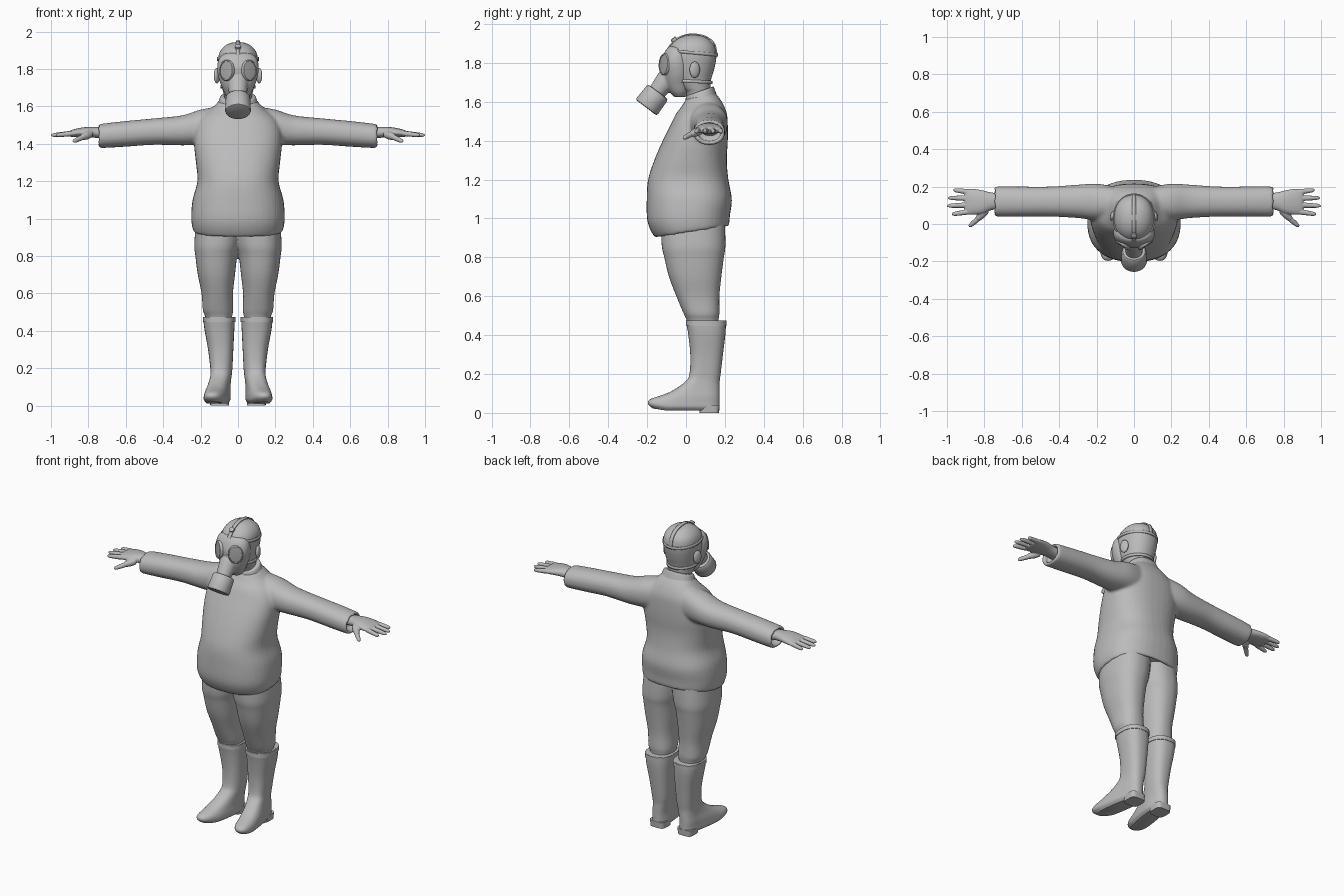
import bpy, bmesh, math
from mathutils import Vector, Matrix

cube = bpy.data.objects.get("Cube")
if cube:
    bpy.data.objects.remove(cube)


def material(name, value):
    m = bpy.data.materials.new(name)
    m.use_nodes = True
    col = (value, value, value, 1)
    m.diffuse_color = col
    m.node_tree.nodes["Principled BSDF"].inputs["Base Color"].default_value = col
    return m


GREY = material("plain grey", 0.5)
LENS = material("lens grey", 0.4)


def spline(rows, steps):
    """Catmull-Rom interpolation of equally long rows."""
    out = []
    for i in range(len(rows) - 1):
        a, b, c, d = (rows[min(max(i + k, 0), len(rows) - 1)] for k in (-1, 0, 1, 2))
        for s in range(steps):
            t = s / steps
            out.append([q + t / 2 * (r - p + t * (2*p - 5*q + 4*r - w + t * (3*q - p - 3*r + w)))
                        for p, q, r, w in zip(a, b, c, d)])
    return out + [rows[-1]]


def skin(bm, rings):
    """Bridge rings of points and cap both ends."""
    loops = [[bm.verts.new(p) for p in ring] for ring in rings]
    n = len(loops[0])
    for a, b in zip(loops, loops[1:]):
        for i in range(n):
            j = (i + 1) % n
            bm.faces.new((a[i], a[j], b[j], b[i]))
    bm.faces.new(loops[0])
    bm.faces.new(loops[-1])


def loft(bm, rows, axis="z", power=2.2, steps=4, n=40):
    """Rows hold position, u min/max, v min/max and tilt along v."""
    rings = []
    rows = [list(r) + [0] * (6 - len(r)) for r in rows]
    for t, u0, u1, v0, v1, tilt in spline(rows, steps):
        ring = []
        for i in range(n):
            c, s = math.cos(math.tau * i / n), math.sin(math.tau * i / n)
            u = (u0 + u1) / 2 + (u1 - u0) / 2 * math.copysign(abs(c) ** (2 / power), c)
            dv = (v1 - v0) / 2 * math.copysign(abs(s) ** (2 / power), s)
            v, w = (v0 + v1) / 2 + dv, t + tilt * dv
            ring.append((u, v, w) if axis == "z" else (w, u, v))
        rings.append(ring)
    skin(bm, rings)


def sym(z, half, y0, y1, tilt=0):
    return (z, -half, half, y0, y1, tilt)


def rod(bm, a, b, profile, n=24):
    """Round bar from a to b; profile holds (fraction, radius)."""
    a, b = Vector(a), Vector(b)
    q = (b - a).to_track_quat("Z", "Y")
    skin(bm, [[a.lerp(b, t) + q @ Vector((r * math.cos(math.tau * i / n),
                                          r * math.sin(math.tau * i / n), 0))
               for i in range(n)] for t, r in profile])


def finish(bm, name, mat=GREY, voxel=0, smooth=0, mirror=False, thick=0, angle=40):
    bmesh.ops.recalc_face_normals(bm, faces=bm.faces[:])
    me = bpy.data.meshes.new(name)
    bm.to_mesh(me)
    bm.free()
    me.materials.append(mat)
    me.shade_smooth()
    me.set_sharp_from_angle(angle=math.radians(angle))
    ob = bpy.data.objects.new(name, me)
    bpy.context.scene.collection.objects.link(ob)
    if voxel:
        m = ob.modifiers.new("fuse", "REMESH")
        m.mode, m.voxel_size, m.use_smooth_shade = "VOXEL", voxel, True
    if smooth:
        m = ob.modifiers.new("soften", "SMOOTH")
        m.factor, m.iterations = 0.5, smooth
    if thick:
        m = ob.modifiers.new("thickness", "SOLIDIFY")
        m.thickness, m.offset = thick, 0
    if mirror:
        ob.modifiers.new("mirror", "MIRROR")
    return ob


# Sweater: torso and sleeves fused, hollow at hem and cuffs
bm = bmesh.new()
loft(bm, [sym(0.99, .21, -.13, .19, .15), sym(0.94, .22, -.14, .2, .15),
          sym(0.935, .238, -.162, .22, .15), sym(1.0, .25, -.198, .226, .08),
          sym(1.1, .243, -.202, .236), sym(1.2, .217, -.195, .218),
          sym(1.3, .225, -.163, .21), sym(1.4, .235, -.12, .215),
          sym(1.48, .23, -.08, .215), sym(1.54, .2, -.05, .21),
          sym(1.59, .14, -.02, .185, .1), sym(1.63, .1, .0, .15, .2)], power=2.4)
sleeve = [(.1, .03, .2, 1.4, 1.6), (.2, .02, .215, 1.395, 1.583), (.3, .032, .21, 1.392, 1.552),
          (.45, .04, .2, 1.395, 1.536), (.6, .04, .2, 1.385, 1.522), (.73, .04, .2, 1.378, 1.507),
          (.745, .045, .195, 1.383, 1.503), (.743, .06, .18, 1.398, 1.49), (.7, .06, .18, 1.398, 1.49)]
for side in (1, -1):
    loft(bm, [(side * r[0],) + r[1:] for r in sleeve], axis="x")
finish(bm, "sweater", voxel=.009, smooth=5)

# Collar
bm = bmesh.new()
loft(bm, [sym(1.585, .125, -.02, .17, .2), sym(1.62, .106, -.005, .155, .3),
          sym(1.65, .095, .0, .143, .35), sym(1.655, .085, .008, .135, .35)])
finish(bm, "collar")

# Trousers: both legs fused at the crotch
bm = bmesh.new()
leg = [(.43, .04, .165, .02, .165), (.485, .03, .178, .0, .168), (.51, .026, .188, -.012, .172),
       (.6, .027, .195, -.05, .172), (.7, .016, .215, -.088, .182), (.8, .004, .228, -.112, .195),
       (.86, -.012, .234, -.125, .203), (.98, -.03, .225, -.13, .2)]
for side in (1, -1):
    loft(bm, [(r[0], side * r[1], side * r[2], r[3], r[4]) for r in leg], power=2.3)
finish(bm, "trousers", voxel=.008, smooth=4)

# Rubber boots with heel blocks, toes turned out and lifted
bm = bmesh.new()
loft(bm, [(.012, .05, .145, -.17, .165), (.03, .036, .16, -.195, .172), (.055, .035, .16, -.188, .173),
          (.085, .038, .157, -.13, .173), (.12, .038, .15, -.06, .173), (.16, .034, .146, -.005, .173),
          (.2, .03, .148, .018, .178), (.3, .025, .16, .022, .19), (.4, .02, .178, .012, .202),
          (.45, .018, .184, .004, .205), (.475, .017, .185, .003, .205)], power=2.5)
loft(bm, [(0, .048, .148, .07, .17), (.04, .046, .152, .07, .173)], power=4)
for v in bm.verts:
    v.co.x += max(0, .08 - v.co.y) * .15 * min(1, max(0, (.3 - v.co.z) / .15))
    v.co.z += max(0, -.1 - v.co.y) * .15
finish(bm, "boots", mirror=True)

# Boot top rims
bm = bmesh.new()
loft(bm, [(.448, .014, .187, .0, .208), (.474, .014, .187, .0, .208)], steps=1, power=2.5)
finish(bm, "boot_rims", mirror=True)

# Hands: palm, fingers and thumb fused
bm = bmesh.new()
loft(bm, [(.7, .08, .165, 1.425, 1.485), (.76, .075, .168, 1.432, 1.49), (.81, .056, .18, 1.436, 1.49),
          (.86, .05, .188, 1.436, 1.482), (.895, .053, .186, 1.438, 1.472),
          (.905, .065, .175, 1.446, 1.464)], axis="x")
tip = [(0, .013), (.3, .0145), (.6, .013), (.85, .0115), (.95, .008), (1, .003)]
for y0, y1, end in ((.067, .052, .975), (.102, .097, 1.0), (.137, .14, .995), (.17, .182, .967)):
    rod(bm, (.87, y0, 1.457), (end, y1, 1.446), tip, 16)
rod(bm, (.79, .075, 1.452), (.835, .028, 1.435), [(0, .02), (.5, .022), (1, .016)], 16)
rod(bm, (.825, .035, 1.438), (.882, -.014, 1.412), tip, 16)
finish(bm, "hands", voxel=.004, smooth=3, mirror=True)

# Head and neck
bm = bmesh.new()
loft(bm, [sym(1.56, .075, .005, .13), sym(1.64, .072, .0, .125), sym(1.67, .078, -.03, .125),
          sym(1.71, .088, -.07, .128), sym(1.76, .099, -.095, .143), sym(1.81, .106, -.1, .154),
          sym(1.85, .107, -.096, .156), sym(1.89, .098, -.078, .146), sym(1.92, .075, -.048, .12),
          sym(1.938, .043, -.01, .083), sym(1.944, .01, .025, .045)])
finish(bm, "head", angle=80)

# Ears
bm = bmesh.new()
bmesh.ops.create_uvsphere(bm, u_segments=20, v_segments=12, radius=1, matrix=Matrix.LocRotScale(
    Vector((.113, .045, 1.765)), Matrix.Rotation(.35, 3, "Z"), Vector((.014, .028, .042))))
finish(bm, "ears", mirror=True, angle=80)

# Mask face piece with snout
bm = bmesh.new()
loft(bm, [sym(1.625, .04, -.06, .0), sym(1.65, .062, -.085, .015), sym(1.69, .08, -.11, .025),
          sym(1.74, .1, -.12, .03), sym(1.8, .111, -.128, .03), sym(1.85, .104, -.113, .015),
          sym(1.878, .08, -.095, -.01), sym(1.885, .05, -.085, -.04)], power=2.1)
rod(bm, (0, -.06, 1.765), (0, -.165, 1.63), [(0, .04), (.3, .055), (.6, .05), (.85, .045), (1, .045)])
finish(bm, "mask", voxel=.006, smooth=4)

# Filter canister
bm = bmesh.new()
rod(bm, (0, -.143, 1.652), (0, -.205, 1.57),
    [(0, .045), (.02, .06), (.1, .066), (.5, .067), (.88, .069), (.97, .066), (1, .06)], 40)
finish(bm, "filter_canister")

# Eye lenses and their rims
facing = Vector((.55, -.83, .06)).to_track_quat("Z", "Y").to_matrix().to_4x4()
place = Matrix.Translation((.061, -.111, 1.793)) @ facing @ Matrix.Diagonal((.88, 1.12, 1, 1))
for name, mat, rings in (
        ("lens_rims", GREY, [(-.025, .05), (.004, .05), (.008, .047), (.008, .043), (.003, .042)]),
        ("lenses", LENS, [(0, .042), (.005, .042), (.0065, .025), (.007, .005)])):
    bm = bmesh.new()
    skin(bm, [[place @ Vector((r * math.cos(math.tau * i / 36), r * math.sin(math.tau * i / 36), h))
               for i in range(36)] for h, r in rings])
    finish(bm, name, mat, mirror=True)


# Head straps
def strap(name, path, side, width):
    bm = bmesh.new()
    off = Vector(side) * width / 2
    pairs = [(bm.verts.new(Vector(p) + off), bm.verts.new(Vector(p) - off)) for p in path]
    for (a, b), (c, d) in zip(pairs, pairs[1:]):
        bm.faces.new((a, b, d, c))
    finish(bm, name, thick=.007)


def around(z, rise, rx, y0, y1):
    arc = [math.radians(-40 + 260 * i / 40) for i in range(41)]
    return [(rx * math.cos(a), (y0 + y1) / 2 + (y1 - y0) / 2 * math.sin(a), z + rise * math.sin(a))
            for a in arc]


strap("brow_strap", around(1.853, -.012, .110, -.1, .16), (0, 0, 1), .016)
strap("nape_strap", around(1.705, -.005, .091, -.07, .132), (0, 0, 1), .016)
crown = spline([(0, -.1, 1.86), (0, -.081, 1.892), (0, -.05, 1.922), (0, -.012, 1.941), (0, .034, 1.948),
                (0, .085, 1.941), (0, .124, 1.922), (0, .149, 1.892), (0, .159, 1.84)], 4)
strap("crown_strap", crown, (1, 0, 0), .022)

# Strap buckle on the forehead
bm = bmesh.new()
rod(bm, (0, -.058, 1.915), (0, -.068, 1.927), [(0, .016), (.8, .016), (1, .012)], 16)
finish(bm, "strap_buckle")
